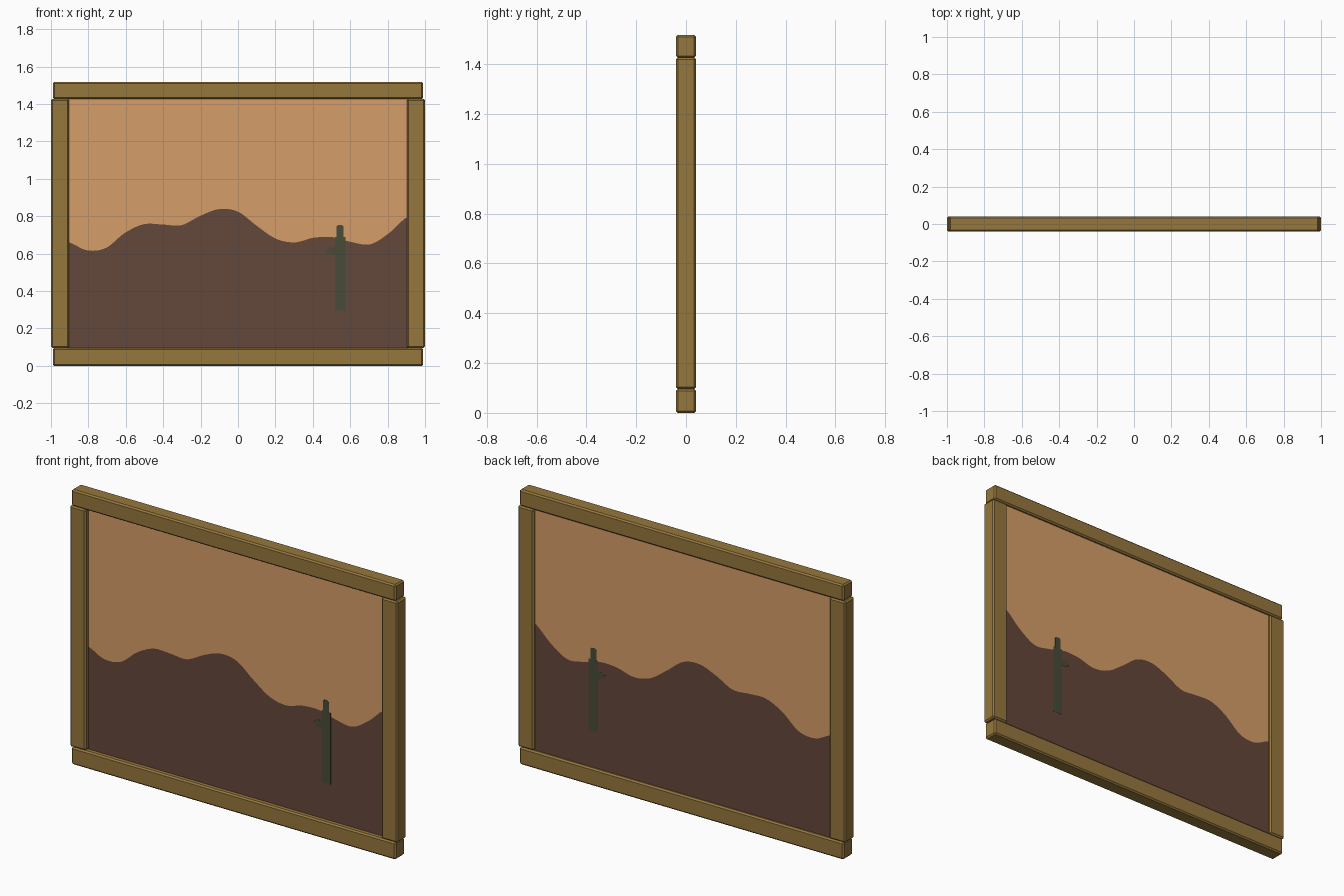
import bpy
import bmesh

cube = bpy.data.objects.get("Cube")
if cube:
    bpy.data.objects.remove(cube, do_unlink=True)


def srgb(*channels):
    """Convert 8-bit display channels to a linear colour."""
    values = [c / 255 for c in channels]
    return [v / 12.92 if v < 0.04 else ((v + 0.055) / 1.055) ** 2.4
            for v in values] + [1.0]


def make_material(name, colour):
    material = bpy.data.materials.new(name)
    material.use_nodes = True
    material.diffuse_color = colour
    shader = material.node_tree.nodes["Principled BSDF"]
    shader.inputs["Base Color"].default_value = colour
    shader.inputs["Roughness"].default_value = 0.9
    return material


wood = make_material("wood brown", srgb(150, 119, 61))
sky_colour = make_material("sunset orange", srgb(214, 157, 104))
hill_colour = make_material("dusk brown", srgb(100, 71, 58))
cactus_colour = make_material("cactus green", srgb(73, 75, 57))


def finish(name, bm, *materials):
    mesh = bpy.data.meshes.new(name)
    bm.to_mesh(mesh)
    bm.free()
    for material in materials:
        mesh.materials.append(material)
    obj = bpy.data.objects.new(name, mesh)
    bpy.context.collection.objects.link(obj)
    return obj


def add_box(bm, x_range, y_range, z_range):
    verts = bmesh.ops.create_cube(bm, size=1)["verts"]
    for v in verts:
        for axis, (low, high) in enumerate((x_range, y_range, z_range)):
            v.co[axis] = low if v.co[axis] < 0 else high


def beam(name, x_range, z_range):
    """Square timber with chamfered edges."""
    bm = bmesh.new()
    add_box(bm, x_range, (-DEPTH, DEPTH), z_range)
    obj = finish(name, bm, wood)
    bevel = obj.modifiers.new("chamfer", "BEVEL")
    bevel.width = 0.008
    bevel.segments = 1


# Frame: two rails between which the two posts stand
DEPTH, HEIGHT, THICK = 0.041, 1.517, 0.096
INNER = 0.903
beam("bottom_rail", (-0.99, 0.99), (0, THICK))
beam("top_rail", (-0.99, 0.99), (HEIGHT - 0.091, HEIGHT))
beam("left_post", (INNER, 1), (0.096, 1.427))
beam("right_post", (-1, -INNER), (0.096, 1.427))

# Picture panel: a slab split into sky and hills along a smooth ridge
FRONT, BACK = -0.012, 0.026
RIDGE = [.662, .618, .63, .71, .757, .756, .752, .802, .838, .824,
         .748, .68, .66, .685, .688, .662, .65, .71, .797]
STEPS = 6


def ridge_height(i):
    """Catmull-Rom interpolation through the ridge heights."""
    k, t = divmod(i, STEPS)
    t /= STEPS
    a, b, c, d = (RIDGE[min(max(k + n, 0), len(RIDGE) - 1)]
                  for n in (-1, 0, 1, 2))
    return b + t / 2 * (c - a + t * (2 * a - 5 * b + 4 * c - d
                                     + t * (3 * (b - c) + d - a)))


bm = bmesh.new()
count = (len(RIDGE) - 1) * STEPS
for y in (FRONT, BACK):
    columns = []
    for i in range(count + 1):
        x = (2 * i / count - 1) * (INNER + 0.006)
        columns.append([bm.verts.new((x, y, z)) for z in
                        (THICK - 0.02, ridge_height(i), HEIGHT - 0.07)])
    for left, right in zip(columns, columns[1:]):
        for row in (0, 1):
            face = bm.faces.new((left[row], right[row],
                                 right[row + 1], left[row + 1]))
            face.material_index = row
            if y == BACK:
                face.normal_flip()
finish("picture_panel", bm, hill_colour, sky_colour)

# Cactus: thin plates on both faces of the panel
SKIN = 0.001
for name, y in (("front_cactus", FRONT), ("back_cactus", BACK)):
    bm = bmesh.new()
    layer = (y - SKIN, y + SKIN)
    add_box(bm, (0.518, 0.575), layer, (0.295, 0.69))
    add_box(bm, (0.527, 0.564), layer, (0.69, 0.747))
    add_box(bm, (0.533, 0.558), layer, (0.747, 0.754))
    add_box(bm, (0.485, 0.518), layer, (0.595, 0.633))
    add_box(bm, (0.471, 0.485), layer, (0.606, 0.622))
    finish(name, bm, cactus_colour)
